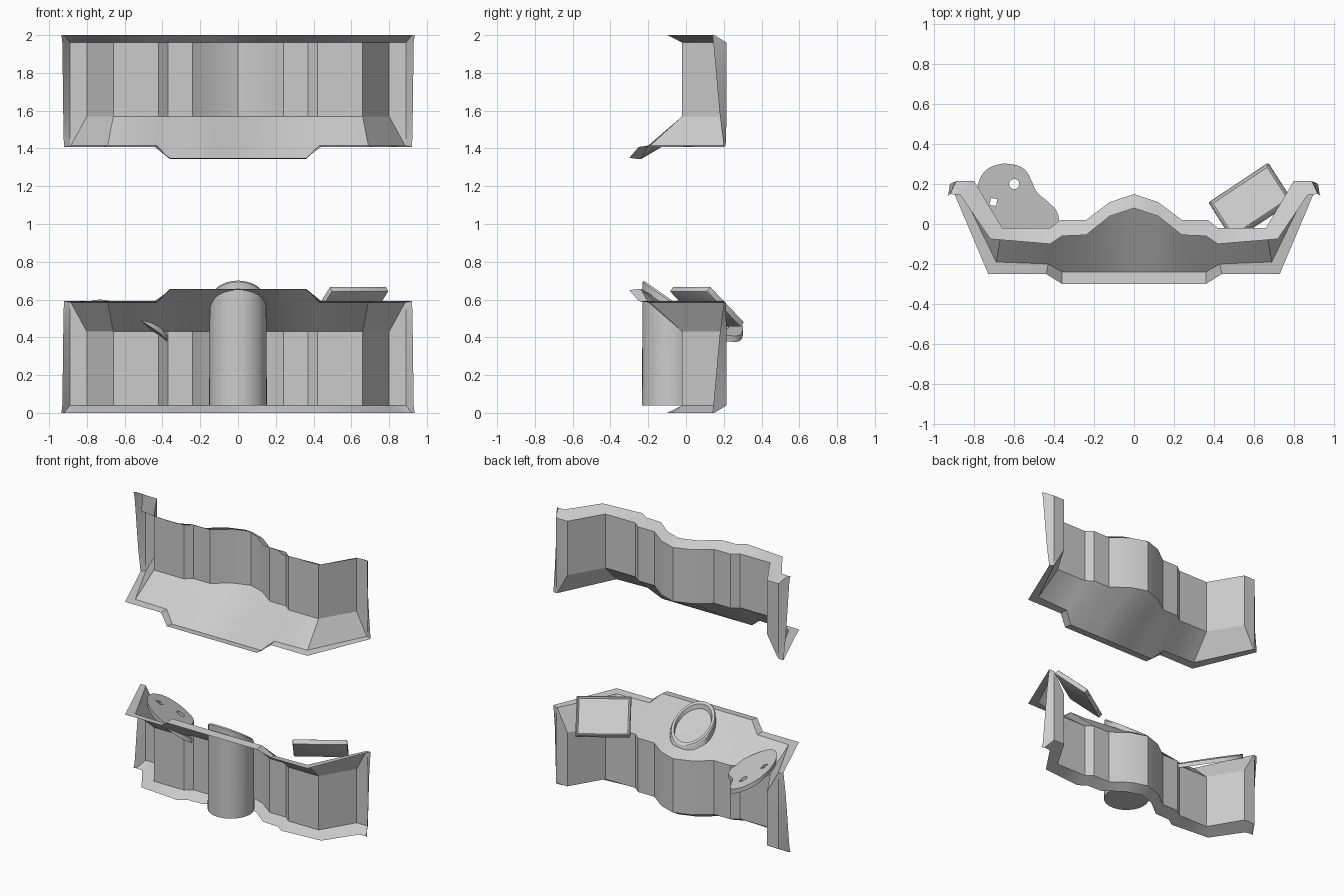
import bpy, bmesh, math
from mathutils import Matrix, Vector

if "Cube" in bpy.data.objects:
    bpy.data.objects.remove(bpy.data.objects["Cube"])


def finish(name, bm, angle=30):
    me = bpy.data.meshes.new(name)
    bm.normal_update()
    bm.to_mesh(me)
    bm.free()
    ob = bpy.data.objects.new(name, me)
    bpy.context.collection.objects.link(ob)
    bpy.ops.object.select_all(action='DESELECT')
    ob.select_set(True)
    bpy.context.view_layer.objects.active = ob
    bpy.ops.object.shade_smooth_by_angle(angle=math.radians(angle))
    return ob


# Panel outlines for the right half, outer end to centre, one row per height
FOOT = [(.935, .14), (.92, .15), (.87, .145), (.72, -.075), (.42, -.10), (.36, -.06), (.24, -.055), (.12, .04), (0, .08)]
WALL = [(.93, .145), (.89, .215), (.80, .215), (.66, -.02), (.42, -.02), (.37, .02), (.24, .02), (.12, .11), (0, .15)]
SHELF = [(.922, .20), (.89, .21), (.885, .21), (.69, -.19), (.43, -.20), (.36, -.24), (.24, -.24), (.12, -.24), (0, -.24)]
LIP = [(.922, .20), (.921, .20), (.92, .20), (.73, -.25), (.44, -.25), (.36, -.30), (.24, -.30), (.12, -.30), (0, -.30)]
UPPER_WALL = [(.925, .18)] + WALL[1:]
ROWS = [(FOOT, 0, 0), (WALL, .04, .04), (UPPER_WALL, .43, .43), (SHELF, .585, .657), (LIP, .592, .65)]


def panel(name, flip):
    bm = bmesh.new()
    grid = []
    for outline, z_side, z_mid in ROWS:
        pts = [(x, y, z_side if i < 5 else z_mid) for i, (x, y) in enumerate(outline)]
        full = [(-x, y, z) for x, y, z in pts] + pts[-2::-1]
        grid.append([bm.verts.new((x, y, 2 - z if flip else z)) for x, y, z in full])
    for a, b in zip(grid, grid[1:]):
        for i in range(len(a) - 1):
            f = [a[i], a[i + 1], b[i + 1], b[i]]
            bm.faces.new(f[::-1] if flip else f)
    return finish(name, bm)


panel("lower_panel", False)
panel("upper_panel", True)

# Column with a slanted, recessed top
bm = bmesh.new()
SIDES = 40


def ring(r, drop=None):
    out = []
    for i in range(SIDES):
        a = 2 * math.pi * i / SIDES
        x, y = r * math.cos(a), r * math.sin(a)
        z = .04 if drop is None else .60 - .70 * y - drop
        out.append(bm.verts.new((x, y - .08, z)))
    return out


rings = [ring(.153), ring(.150, .012), ring(.143, 0), ring(.125, 0), ring(.120, .03)]
for a, b in zip(rings, rings[1:]):
    for i in range(SIDES):
        j = (i + 1) % SIDES
        bm.faces.new((a[i], a[j], b[j], b[i]))
bm.faces.new(rings[0][::-1])
bm.faces.new(rings[-1])
finish("slanted_column", bm)

# Tilted tablet with a sunken screen
u = Vector((.83, .55, 0)).normalized()
v = Vector((-.115, .18, -.19)).normalized()
n = u.cross(v)
place = Matrix((u, v, n)).transposed().to_4x4()
place.translation = Vector((.578, .12, .575))
bm = bmesh.new()
bmesh.ops.create_cube(bm, size=1, matrix=Matrix.Translation((0, 0, -.0175)) @ Matrix.Diagonal((.36, .285, .035, 1)))
bmesh.ops.bevel(bm, geom=bm.edges[:], offset=.007, segments=2, affect='EDGES', profile=.5)
bm.normal_update()
top = max(bm.faces, key=lambda f: f.calc_center_median().z + f.calc_area())
bmesh.ops.inset_region(bm, faces=[top], thickness=.014)
bmesh.ops.translate(bm, verts=top.verts[:], vec=(0, 0, -.010))
# Small keys on the lower edge
for x in (-.11, .11):
    bmesh.ops.create_cube(bm, size=1, matrix=Matrix.Translation((x, .1425, -.016)) @ Matrix.Diagonal((.04, .006, .008, 1)))
bm.transform(place)
finish("tablet", bm)

# Rounded palette with a thumb hole and a square hole
OUTLINE = [(-.78, .20), (-.75, .26), (-.69, .295), (-.62, .30), (-.55, .275), (-.515, .22), (-.49, .165), (-.43, .11),
           (-.385, .06), (-.38, 0), (-.42, -.05), (-.50, -.085), (-.60, -.09), (-.68, -.05), (-.74, .02), (-.78, .11)]
HOLE = [(-.60 + .025 * math.cos(t * math.pi / 4), .20 + .025 * math.sin(t * math.pi / 4)) for t in range(8)]
SQUARE = [(-.725, .095), (-.69, .09), (-.685, .125), (-.715, .13)]
cu = bpy.data.curves.new("palette_outline", 'CURVE')
cu.dimensions = '2D'
cu.fill_mode = 'BOTH'
cu.extrude = .016
cu.resolution_u = 4
for pts, handle in ((OUTLINE, 'AUTO'), (HOLE, 'AUTO'), (SQUARE, 'VECTOR')):
    s = cu.splines.new('BEZIER')
    s.bezier_points.add(len(pts) - 1)
    for p, (x, y) in zip(s.bezier_points, pts):
        p.co = (x, y, 0)
        p.handle_left_type = p.handle_right_type = handle
    s.use_cyclic_u = True
flat = bpy.data.objects.new("palette_outline", cu)
bpy.context.collection.objects.link(flat)
bpy.context.view_layer.update()
bm = bmesh.new()
bm.from_mesh(flat.evaluated_get(bpy.context.evaluated_depsgraph_get()).to_mesh())
bpy.data.objects.remove(flat)
bmesh.ops.remove_doubles(bm, verts=bm.verts[:], dist=.0005)
for w in bm.verts:
    w.co.z += .446 - .52 * (w.co.x + .60) - .357 * (w.co.y - .20)
finish("palette", bm)
